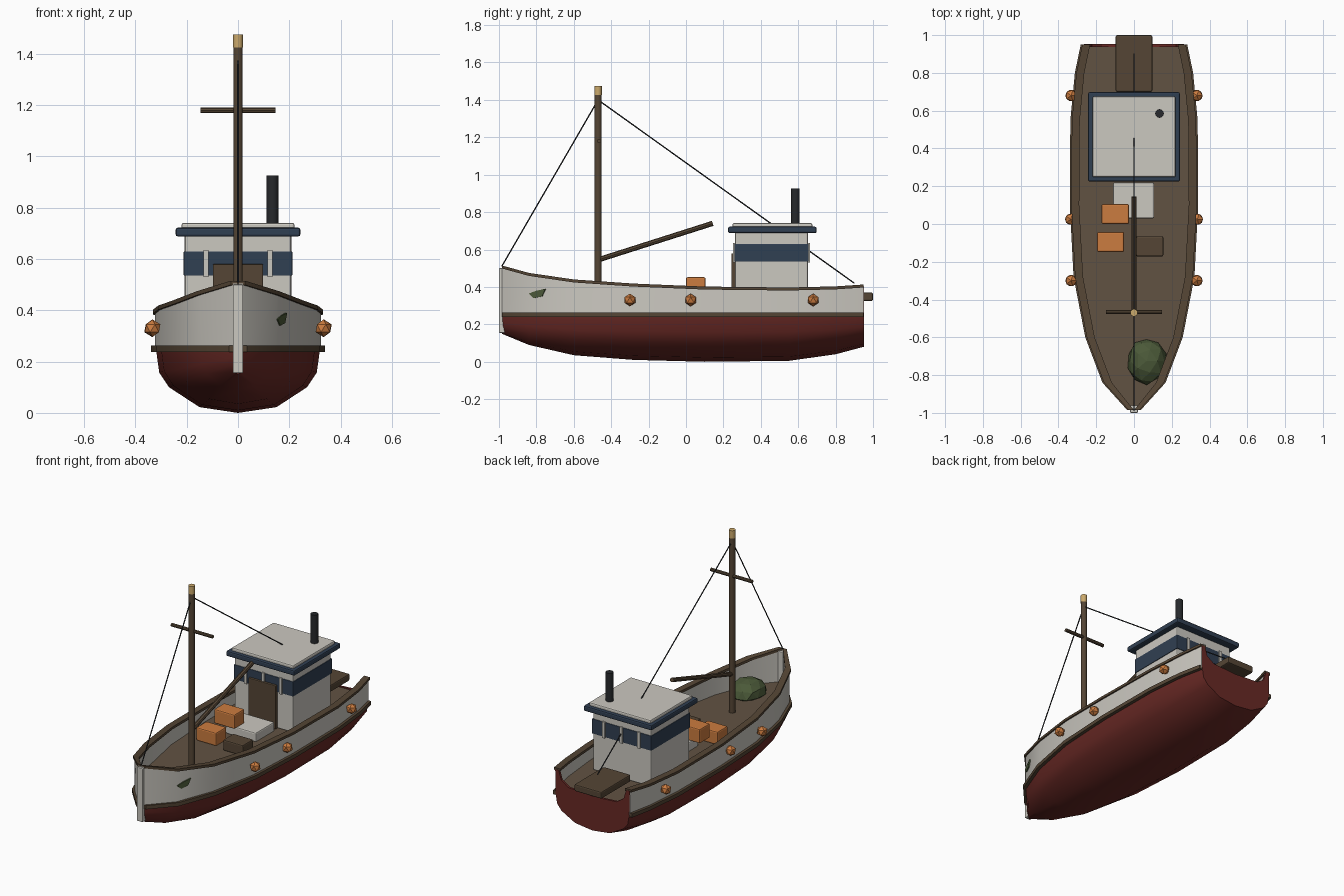
import bpy, bmesh, math, random
from mathutils import Vector

if "Cube" in bpy.data.objects:
    bpy.data.objects.remove(bpy.data.objects["Cube"])

random.seed(4)
COL = dict(red=(.14, .022, .018), white=(.6, .58, .53), brown=(.09, .06, .035), deck=(.12, .085, .055),
           navy=(.03, .05, .085), orange=(.6, .2, .05), gold=(.6, .4, .15), green=(.07, .1, .04),
           black=(.02, .022, .025))
MATS = {}
for k, c in COL.items():
    MATS[k] = bpy.data.materials.new(k)
    MATS[k].diffuse_color = (*c, 1)


def add(name, bm, col, smooth=0, bevel=0, mirror=False):
    me = bpy.data.meshes.new(name)
    bm.to_mesh(me)
    bm.free()
    ob = bpy.data.objects.new(name, me)
    bpy.context.collection.objects.link(ob)
    me.materials.append(MATS[col])
    if mirror:
        ob.modifiers.new("mirror", 'MIRROR').merge_threshold = .0005
    if bevel:
        m = ob.modifiers.new("bevel", 'BEVEL')
        m.width, m.segments = bevel, 2
    if smooth:
        bpy.ops.object.select_all(action='DESELECT')
        ob.select_set(True)
        bpy.context.view_layer.objects.active = ob
        bpy.ops.object.shade_smooth_by_angle(angle=math.radians(smooth))
    return ob


def box(name, x, y, z, col, bevel=.004, mirror=False):
    bm = bmesh.new()
    bmesh.ops.create_cube(bm, size=1)
    for v in bm.verts:
        v.co = [(a + b) / 2 + c * (b - a) for (a, b), c in zip((x, y, z), v.co)]
    return add(name, bm, col, bevel=bevel, mirror=mirror)


def rod(name, a, b, r, col, sides=10):
    a, b = Vector(a), Vector(b)
    bm = bmesh.new()
    bmesh.ops.create_cone(bm, cap_ends=True, segments=sides, radius1=r, radius2=r, depth=(b - a).length)
    ob = add(name, bm, col, smooth=40)
    ob.location = (a + b) / 2
    ob.rotation_euler = (b - a).to_track_quat('Z', 'Y').to_euler()
    return ob


# Hull stations: y, half beam, sheer height, keel height
ST = [(-.985, .016, .505, .15), (-.84, .147, .465, .09), (-.6, .238, .43, .035), (-.28, .3, .408, .01),
      (.1, .32, .392, 0), (.55, .317, .387, .005), (.8, .293, .393, .04), (.95, .262, .403, .08)]
WL, DECK = .25, .30


def loft(name, section, col, closed=False, smooth=25):
    bm = bmesh.new()
    rings = [[bm.verts.new((x, s[0], z)) for x, z in section(*s[1:])] for s in ST]
    n = len(rings[0])
    for a, b in zip(rings, rings[1:]):
        for j in range(n if closed else n - 1):
            k = (j + 1) % n
            bm.faces.new((a[j], b[j], b[k], a[k]))
    if closed:
        bm.faces.new(rings[0])
        bm.faces.new(rings[-1][::-1])
    return add(name, bm, col, smooth=smooth, mirror=True)


def bottom(w, s, k):
    h = WL - k
    return [(0, k), (.47 * w, k + .09 * h), (.84 * w, k + .4 * h), (.96 * w, k + .63 * h), (w, WL)]


def rect(x0, x1, z0, z1):
    x0 = max(x0, .001)
    return [(x0, z0), (x1, z0), (x1, z1), (x0, z1)]


loft("hull_bottom", bottom, 'red', smooth=35)
loft("bulwark", lambda w, s, k: rect(w - .02, w + .003, WL, s), 'white', True)
loft("rail_cap", lambda w, s, k: rect(w - .03, w + .012, s - .006, s + .01), 'brown', True)
loft("rubbing_strake", lambda w, s, k: rect(w - .01, w + .02, WL - .012, WL + .012), 'brown', True)
loft("deck", lambda w, s, k: [(max(w - .012, .001), DECK), (0, DECK)], 'deck')

# Transom with a dipped top edge
y, w, s, k = ST[-1]
half = bottom(w, s, k) + [(w + .003, s), (w - .022, s), (w - .04, .345), (.17, .31), (0, DECK)]
bm = bmesh.new()
outline = half + [(-x, z) for x, z in half[-2:0:-1]]
f = bm.faces.new([bm.verts.new((x, .938, z)) for x, z in outline])
ext = bmesh.ops.extrude_face_region(bm, geom=[f])
bmesh.ops.translate(bm, verts=[v for v in ext['geom'] if isinstance(v, bmesh.types.BMVert)], vec=(0, .014, 0))
bmesh.ops.recalc_face_normals(bm, faces=bm.faces)
add("transom", bm, 'red')

box("stem_post", (-.02, .02), (-1, -.96), (.155, .5), 'white')
box("stern_platform", (-.097, .097), (.7, 1), (.325, .37), 'brown', .008)

# Wheelhouse
box("wheelhouse_walls", (-.208, .208), (.262, .652), (DECK, .695), 'white', .008)
box("window_band", (-.212, .212), (.258, .656), (.535, .63), 'navy', .003)
for i in (-1, 0, 1):
    for n, yy in (("front", .256), ("rear", .658)):
        box(f"{n}_window_post", (.125 * i - .01, .125 * i + .01), (yy - .005, yy + .005), (.53, .635), 'white', .001)
box("roof_rim", (-.243, .243), (.225, .698), (.688, .722), 'navy', .008)
box("roof_top", (-.22, .22), (.248, .675), (.70, .741), 'white', .008)
box("door", (-.098, .098), (.243, .265), (DECK, .58), 'brown')
rod("smoke_stack", (.135, .585, .72), (.135, .585, .925), .023, 'black', 12)

# Mast, spars and rigging
rod("mast", (0, -.47, .29), (0, -.47, 1.43), .019, 'brown')
rod("mast_cap", (0, -.47, 1.425), (0, -.47, 1.475), .02, 'gold')
rod("yard", (-.147, -.465, 1.18), (.147, -.465, 1.18), .011, 'brown', 8)
rod("boom", (0, -.46, .548), (0, .143, .74), .014, 'brown', 8)
rod("fore_stay", (0, -.47, 1.4), (0, -.985, .51), .0035, 'black', 6)
rod("back_stay", (0, -.47, 1.4), (0, .9, .42), .0035, 'black', 6)

# Deck cargo
box("hatch", (-.11, .107), (.03, .22), (DECK, .36), 'white', .008)
box("upper_crate", (-.172, -.026), (.0, .105), (.36, .452), 'orange', .008)
box("lower_crate", (-.195, -.052), (-.148, -.042), (DECK, .385), 'orange', .008)
box("brown_crate", (.012, .155), (-.172, -.065), (DECK, .37), 'brown', .008)

# Net heap
bm = bmesh.new()
bmesh.ops.create_icosphere(bm, subdivisions=2, radius=1)
for v in bm.verts:
    r = random.uniform(.92, 1.06)
    v.co = (.067 + .105 * r * v.co.x, -.725 + .122 * r * v.co.y, max(DECK, .31 + .09 * r * v.co.z))
add("net_heap", bm, 'green')

# Fender buoys on both sides
for yy, xx in ((-.3, .333), (.025, .335), (.68, .333)):
    for sgn in (-1, 1):
        bm = bmesh.new()
        bmesh.ops.create_icosphere(bm, subdivisions=1, radius=.034)
        add("fender_buoy", bm, 'orange').location = (sgn * xx, yy, .33)

# Anchor plate on the right bow
bm = bmesh.new()
pts = [(-.84, .365), (-.815, .34), (-.77, .35), (-.752, .39), (-.8, .38)]
f = bm.faces.new([bm.verts.new((.155 + (p + .84) * .42, p, z)) for p, z in pts])
ext = bmesh.ops.extrude_face_region(bm, geom=[f])
bmesh.ops.translate(bm, verts=[v for v in ext['geom'] if isinstance(v, bmesh.types.BMVert)], vec=(-.018, .008, 0))
bmesh.ops.recalc_face_normals(bm, faces=bm.faces)
add("anchor", bm, 'green')

for m in bpy.data.materials:
    if m.users and not m.is_grease_pencil:
        m.use_nodes = True
        m.node_tree.nodes["Principled BSDF"].inputs["Base Color"].default_value = m.diffuse_color
